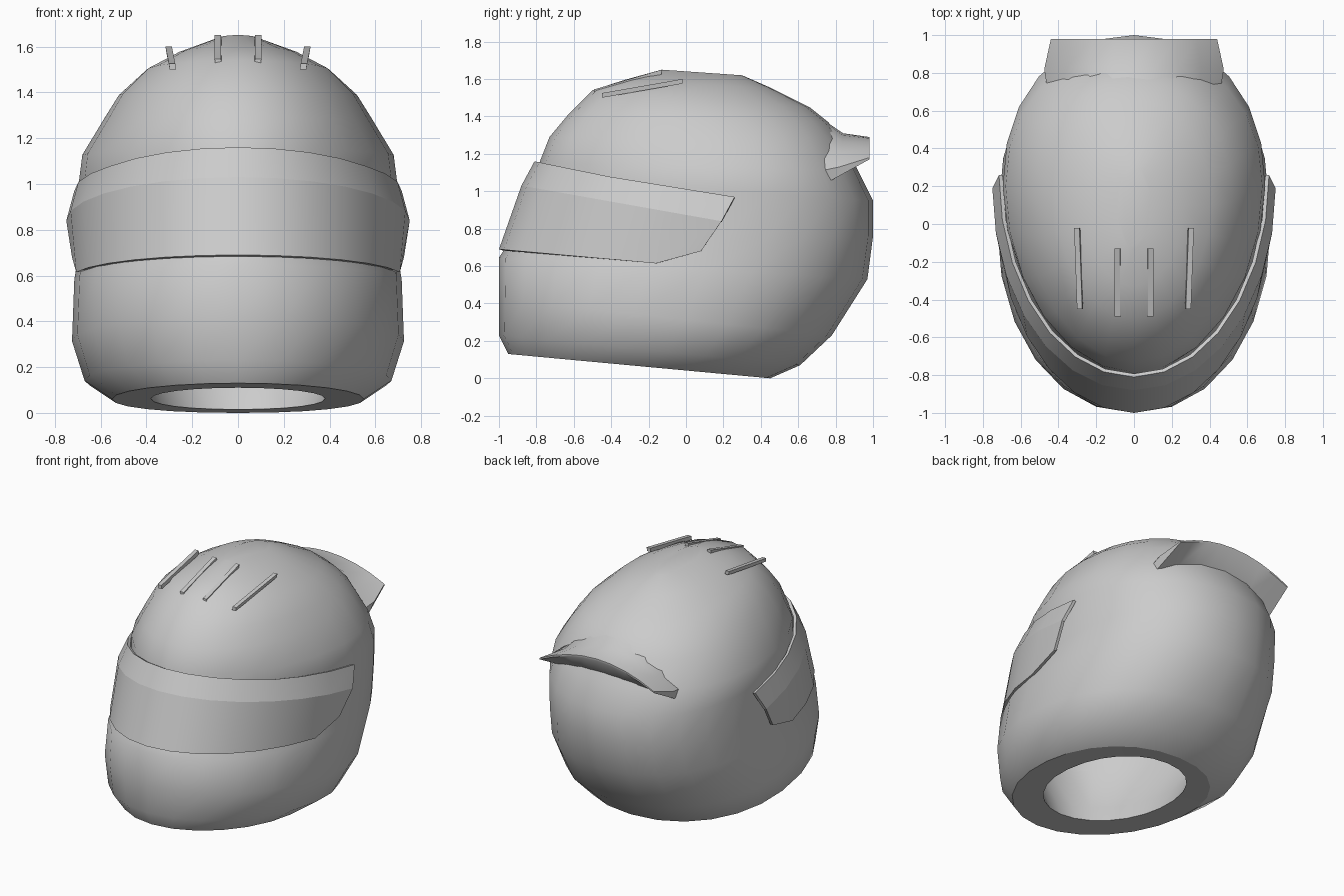
import bpy, bmesh
from math import sin, cos, pi, copysign, radians
from mathutils import Vector

if "Cube" in bpy.data.objects:
    bpy.data.objects.remove(bpy.data.objects["Cube"])

SEG = 24


def smooth(ob, angle):
    bpy.ops.object.select_all(action='DESELECT')
    ob.select_set(True)
    bpy.context.view_layer.objects.active = ob
    bpy.ops.object.shade_smooth_by_angle(angle=radians(angle))


def finish(name, bm, angle=35):
    bmesh.ops.recalc_face_normals(bm, faces=bm.faces)
    me = bpy.data.meshes.new(name)
    bm.to_mesh(me)
    bm.free()
    ob = bpy.data.objects.new(name, me)
    bpy.context.collection.objects.link(ob)
    smooth(ob, angle)
    return ob


def power(v, e):
    return copysign(abs(v) ** e, v)


def oval(yf, zf, yb, zb, w, yc, n=2.0):
    """Tilted egg-shaped ring: front and back points, half width, widest y, front squareness."""
    pts = []
    for i in range(SEG):
        t = 2 * pi * i / SEG
        e = 2 / n if cos(t) > 0 else 1 / 1.08
        c = power(cos(t), e)
        x = w * power(sin(t), e)
        y = yc - (yc - yf) * c if c > 0 else yc - (yb - yc) * c
        pts.append((x, y, zf + (zb - zf) * (y - yf) / (yb - yf)))
    return pts


def loft(bm, rows, closed=True):
    vr = [[bm.verts.new(p) for p in r] for r in rows]
    m = len(rows[0])
    for a, b in zip(vr, vr[1:]):
        for i in range(m if closed else m - 1):
            j = (i + 1) % m
            bm.faces.new((a[i], a[j], b[j], b[i]))
    return vr


def interp(y, pts):
    for (y0, z0), (y1, z1) in zip(pts, pts[1:]):
        if y <= y1:
            return z0 + (z1 - z0) * (y - y0) / (y1 - y0)
    return pts[-1][1]


# Outer shell: chin bar, recessed eye band, dome
bm = bmesh.new()
rings = loft(bm, [oval(*r) for r in (
    (-.95, .13, .45, .0, .55, -.2),
    (-1.0, .23, .61, .07, .67, -.1, 2.05),
    (-1.0, .42, .78, .23, .725, 0, 2.1),
    (-1.0, .645, .97, .53, .715, .1, 2.1),
    (-.96, .705, 1.0, .76, .69, .2, 1.9),
    (-.80, 1.08, 1.0, .95, .695, .2, 1.85),
    (-.785, 1.15, .92, 1.11, .68, .2, 1.95),
    (-.73, 1.29, .84, 1.28, .585, .17),
    (-.63, 1.41, .76, 1.37, .52, .12),
    (-.50, 1.54, .66, 1.45, .405, .1),
    (-.33, 1.595, .46, 1.55, .265, .1),
    (-.13, 1.65, .30, 1.62, .09, .1))])
bm.faces.new(rings[-1])
finish("helmet_shell", bm, 70)

# Underside rim and hollow lining
bm = bmesh.new()
rings = loft(bm, [oval(*r) for r in (
    (-.95, .13, .45, .0, .55, -.2),
    (-.72, .11, .33, .015, .38, -.2),
    (-.76, .22, .40, .15, .43, -.15),
    (-.88, .55, .80, .55, .60, 0),
    (-.70, 1.1, .80, 1.1, .54, .1),
    (-.35, 1.48, .45, 1.42, .28, .1))])
bm.faces.new(rings[-1])
finish("neck_lining", bm)

# Wrap-around visor: rows of front y, end y, half width, height along y
bm = bmesh.new()
rows = []
for yf, ye, w, zs in (
        (-1.0, .08, .725, ((-1.0, .69), (-.11, .61), (.08, .68))),
        (-.88, .19, .75, ((-.88, 1.03), (.19, .84))),
        (-.81, .26, .715, ((-.81, 1.16), (-.42, 1.08), (.26, .97)))):
    row = []
    for i in range(-7, 8):
        t = pi / 2 * i / 7
        y = ye - (ye - yf) * cos(t)
        row.append((w * sin(t), y, interp(y, zs)))
    rows.append(row)
# two separate strips keep a crisp crease between them
loft(bm, rows[:2], closed=False)
loft(bm, rows[1:], closed=False)
visor = finish("visor", bm)
for p in visor.data.polygons:
    if p.normal.dot(Vector(p.center) - Vector((0, .2, p.center.z))) < 0:
        p.flip()
mod = visor.modifiers.new("thickness", 'SOLIDIFY')
mod.thickness = .02
mod.offset = -1
bpy.ops.object.modifier_apply(modifier=mod.name)
smooth(visor, 35)

# Rear spoiler: x scale, then y and z at the centre with their change towards the tips
bm = bmesh.new()
profile = ((.44, .62, -.04, 1.46, -.38), (.475, .84, -.02, 1.31, -.18),
           (.44, .98, 0, 1.29, -.11), (.44, .98, 0, 1.275, -.105),
           (.46, .88, -.10, 1.14, -.08))
cols = []
for i in range(-4, 5):
    u = i / 4
    cols.append([(sx * u, y + dy * u * u, z + dz * u * u) for sx, y, dy, z, dz in profile])
vr = loft(bm, cols)
bm.faces.new(vr[0])
bm.faces.new(vr[-1])
finish("rear_spoiler", bm, 45)

# Crown vent fins, mirrored left and right
for label, front, rear in (("inner", (.085, -.49, 1.54), (.085, -.13, 1.645)),
                           ("outer", (.285, -.45, 1.52), (.30, -.02, 1.595))):
    for side, s in (("right", 1), ("left", -1)):
        bm = bmesh.new()
        ends = []
        for x, y, z in (front, rear):
            ends.append([(s * (x + dx), y, z + dz) for dx, dz in
                         ((-.015, -.02), (.013, -.02), (.017, .005), (-.011, .005))])
        vr = loft(bm, ends)
        bm.faces.new(vr[0])
        bm.faces.new(vr[1])
        finish(f"{label}_vent_{side}", bm)
